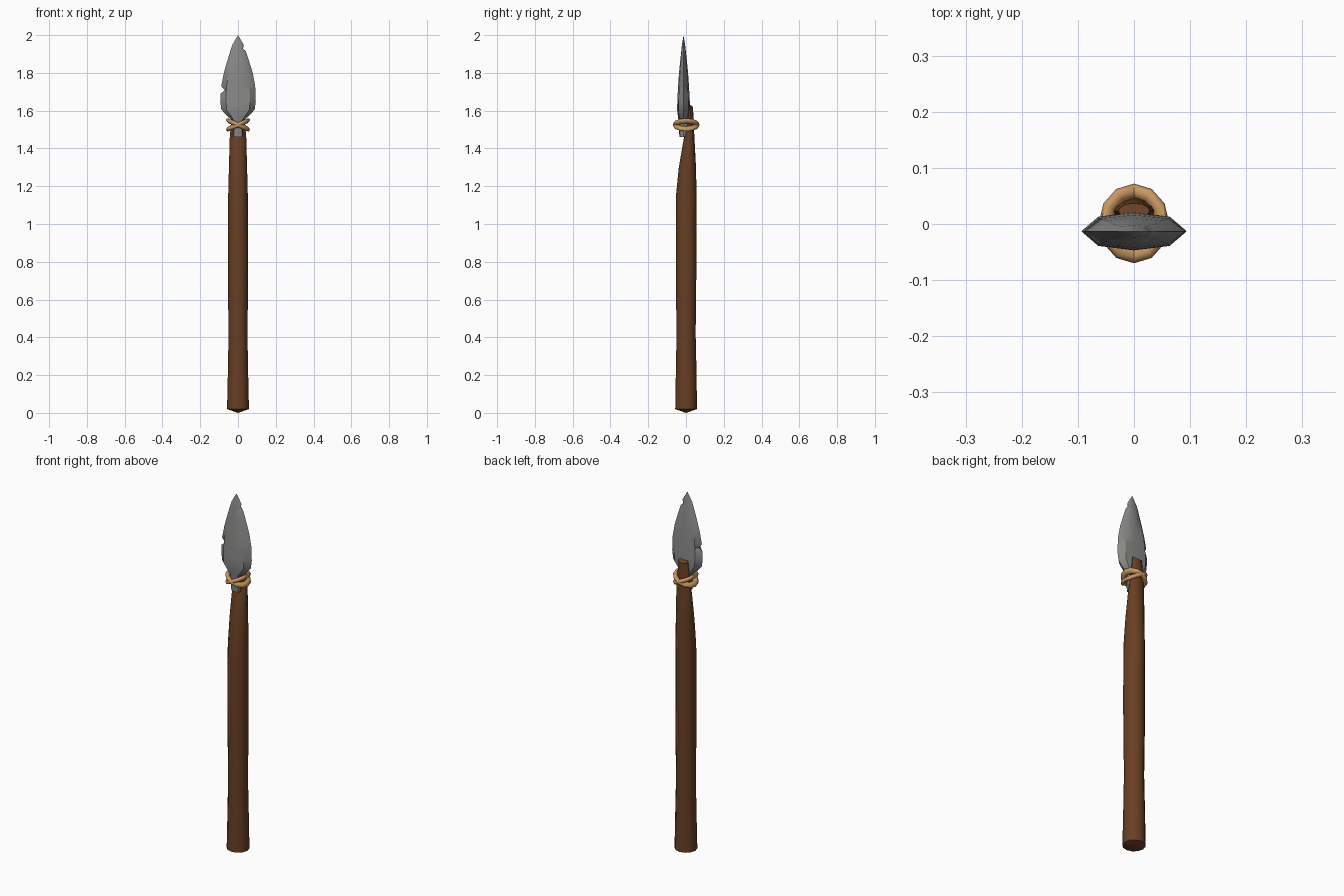
import bpy, bmesh, math

if "Cube" in bpy.data.objects:
    bpy.data.objects.remove(bpy.data.objects["Cube"])

def material(name, rgb):
    m = bpy.data.materials.new(name)
    m.diffuse_color = (*rgb, 1)
    m.use_nodes = True
    m.node_tree.nodes["Principled BSDF"].inputs["Base Color"].default_value = m.diffuse_color
    return m

wood = material("brown wood", (0.14, 0.05, 0.016))
stone = material("grey stone", (0.25, 0.25, 0.245))
twine = material("tan cord", (0.58, 0.31, 0.12))

def loft(name, rings, mat, closed=False, bottom=None, top=None, angle=40):
    """Skin rings of points; ends are closed with a tip point or a flat cap."""
    bm = bmesh.new()
    rows = [[bm.verts.new(p) for p in ring] for ring in rings]
    n = len(rows[0])
    pairs = list(zip(rows, rows[1:])) + ([(rows[-1], rows[0])] if closed else [])
    for a, b in pairs:
        for i in range(n):
            j = (i + 1) % n
            bm.faces.new((a[i], a[j], b[j], b[i]))
    if not closed:
        for row, tip in ((rows[0], bottom), (rows[-1], top)):
            if tip:
                v = bm.verts.new(tip)
                for i in range(n):
                    bm.faces.new((row[i], row[(i + 1) % n], v))
            else:
                bm.faces.new(row)
    bmesh.ops.recalc_face_normals(bm, faces=bm.faces)
    me = bpy.data.meshes.new(name)
    bm.to_mesh(me)
    bm.free()
    me.materials.append(mat)
    ob = bpy.data.objects.new(name, me)
    bpy.context.collection.objects.link(ob)
    bpy.context.view_layer.objects.active = ob
    ob.select_set(True)
    bpy.ops.object.shade_smooth_by_angle(angle=math.radians(angle))
    ob.select_set(False)
    return ob

# Shaft: z, half width, front y, back y, slope of ring
shaft = [(0.02, 0.058, -0.057, 0.058, 0), (0.2, 0.054, -0.054, 0.056, 0),
         (0.42, 0.050, -0.050, 0.051, 0), (0.65, 0.053, -0.053, 0.054, 0),
         (0.85, 0.054, -0.054, 0.055, 0), (1.15, 0.052, -0.053, 0.056, 0),
         (1.3, 0.048, -0.038, 0.053, 0), (1.45, 0.044, -0.012, 0.045, 0),
         (1.53, 0.038, 0.005, 0.041, 0), (1.63, 0.028, 0.010, 0.037, -0.7)]
rings = []
for z, w, f, b, s in shaft:
    c, r = (f + b) / 2, (b - f) / 2
    ring = []
    for k in range(12):
        a = math.tau * k / 12
        y = r * math.sin(a)
        ring.append((w * math.cos(a), c + y, z + s * y))
    rings.append(ring)
loft("shaft", rings, wood, bottom=(0, 0, 0.0))

# Spear head: z, left edge, right edge, inner half width, half thickness
head = [(1.46, 0.025, 0.025, 0.020, 0.022), (1.55, 0.030, 0.030, 0.022, 0.027),
        (1.57, 0.056, 0.056, 0.036, 0.030), (1.605, 0.088, 0.088, 0.060, 0.034),
        (1.65, 0.094, 0.094, 0.064, 0.033), (1.69, 0.092, 0.093, 0.063, 0.031),
        (1.708, 0.070, 0.092, 0.062, 0.030), (1.73, 0.089, 0.091, 0.060, 0.029),
        (1.80, 0.075, 0.078, 0.050, 0.024), (1.88, 0.052, 0.053, 0.035, 0.016),
        (1.915, 0.041, 0.041, 0.026, 0.012), (1.928, 0.037, 0.027, 0.022, 0.011),
        (1.95, 0.029, 0.030, 0.018, 0.008)]
yc = -0.013
rings = []
for z, l, r, w, t in head:
    e = t * 0.78
    rings.append([(-l, yc, z), (-w, yc - e, z), (0, yc - t, z), (w, yc - e, z),
                  (r, yc, z), (w, yc + e, z), (0, yc + t, z), (-w, yc + e, z)])
loft("spear_head", rings, stone, top=(0, yc, 2.0), angle=30)

# Binding: two tilted cord loops that cross at front and back
for name, side in (("cord_loop_a", 1), ("cord_loop_b", -1)):
    rings = []
    for k in range(12):
        a = math.tau * (k + 0.0) / 12
        ring = []
        for j in range(8):
            b = math.tau * j / 8
            d = 0.013 * math.cos(b)
            x = (0.050 + d) * math.cos(a)
            y = (0.058 + d) * math.sin(a) + 0.001
            ring.append((x, y, 1.525 + 0.013 * math.sin(b) + side * 0.42 * x))
        rings.append(ring)
    loft(name, rings, twine, closed=True, angle=60)
